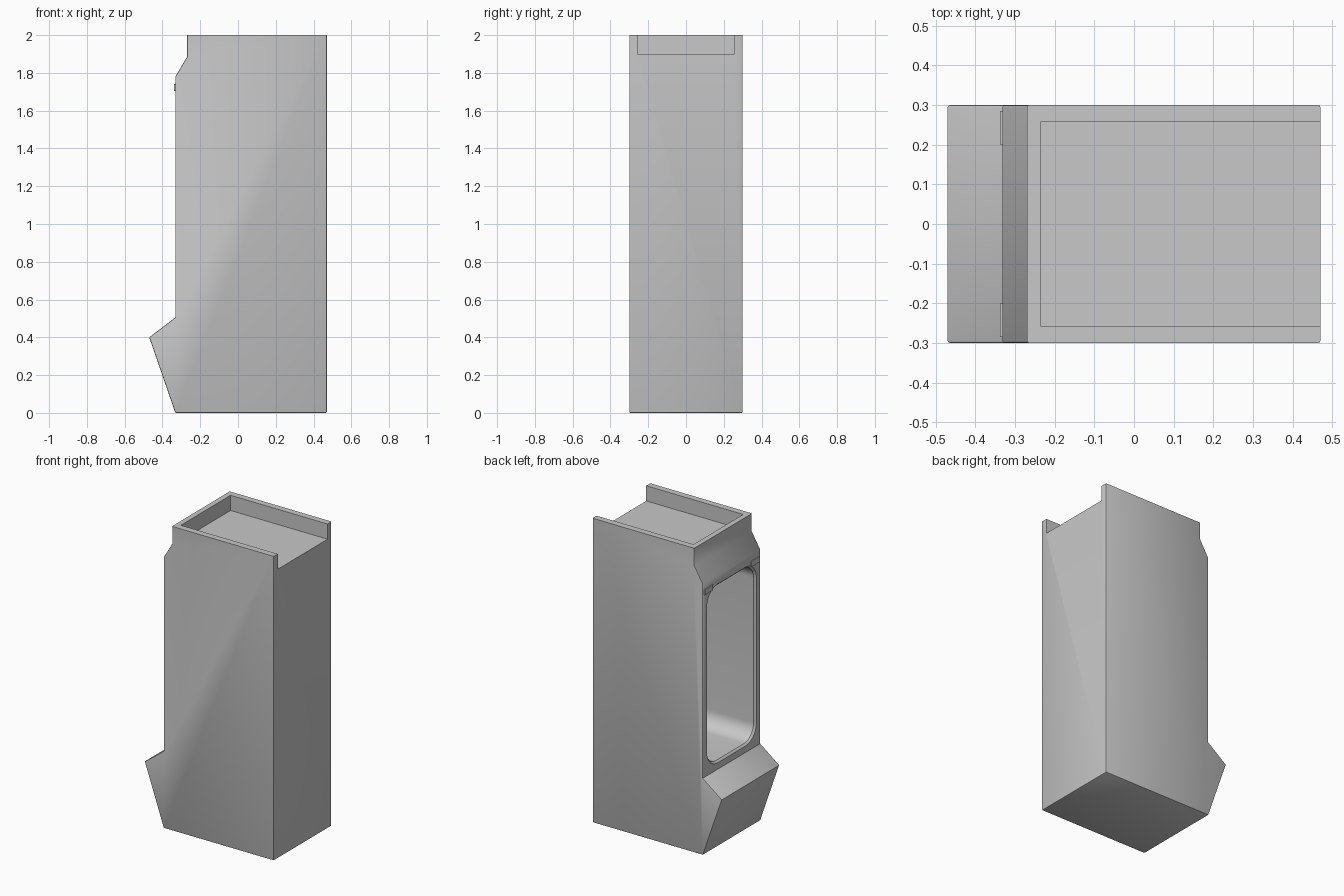
import bpy, bmesh, math

cube = bpy.data.objects.get("Cube")
if cube:
    bpy.data.objects.remove(cube, do_unlink=True)

grey = bpy.data.materials.new("plain grey")
grey.use_nodes = True
COLOUR = (0.58, 0.58, 0.58, 1)
grey.diffuse_color = COLOUR
grey.node_tree.nodes["Principled BSDF"].inputs["Base Color"].default_value = COLOUR


def finish(bm, name):
    bmesh.ops.recalc_face_normals(bm, faces=bm.faces)
    mesh = bpy.data.meshes.new(name)
    bm.to_mesh(mesh)
    bm.free()
    mesh.materials.append(grey)
    obj = bpy.data.objects.new(name, mesh)
    bpy.context.collection.objects.link(obj)
    return obj


def loft(rings, name):
    """Skin matching rings of points and cap both ends."""
    bm = bmesh.new()
    loops = [[bm.verts.new(p) for p in ring] for ring in rings]
    for a, b in zip(loops, loops[1:]):
        for i in range(len(a)):
            j = (i + 1) % len(a)
            bm.faces.new((a[i], a[j], b[j], b[i]))
    bm.faces.new(loops[0])
    bm.faces.new(loops[-1])
    return finish(bm, name)


def box(name, x, y, z):
    rings = [[(x[0], y[0], h), (x[1], y[0], h), (x[1], y[1], h), (x[0], y[1], h)] for h in z]
    return loft(rings, name)


def rounded_ring(x, grow):
    """Rounded rectangle outline of the window at depth x."""
    radius, half_y, half_z, mid_z = 0.1 + grow, 0.245 + grow, 0.575 + grow, 1.135
    ring = []
    for k, (sy, sz) in enumerate([(1, 1), (-1, 1), (-1, -1), (1, -1)]):
        for step in range(11):
            a = math.pi / 2 * (k + step / 10)
            ring.append((x, sy * (half_y - radius) + radius * math.cos(a),
                         mid_z + sz * (half_z - radius) + radius * math.sin(a)))
    return ring


# Body: side profile with the sloped foot and the stepped-back top
profile = [(0.47, 0), (-0.332, 0), (-0.47, 0.4), (-0.332, 0.505),
           (-0.332, 1.78), (-0.27, 1.885), (-0.27, 2), (0.47, 2)]
body = loft([[(x, y, z) for x, z in profile] for y in (-0.3, 0.3)], "body")

# Soften the side outlines and the bottom edge, leaving the top rim crisp
bm = bmesh.new()
bm.from_mesh(body.data)
edges = []
for e in bm.edges:
    a, b = (v.co for v in e.verts)
    along_side = abs(a.y - b.y) < 0.01
    at_top = a.z > 1.99 and b.z > 1.99
    at_bottom = a.z < 0.01 and b.z < 0.01
    if (along_side and not at_top) or at_bottom:
        edges.append(e)
bmesh.ops.bevel(bm, geom=edges, offset=0.006, offset_type='OFFSET',
                segments=2, profile=0.5, affect='EDGES')
bm.to_mesh(body.data)
bm.free()

# Top tray, open at one end, and the deep window with a chamfered lip
tray = box("tray_cutter", (-0.235, 0.6), (-0.258, 0.258), (1.9, 2.2))
window = loft([rounded_ring(-0.352, 0.032), rounded_ring(-0.32, 0),
               rounded_ring(0.42, 0)], "window_cutter")
bpy.context.view_layer.objects.active = body
for cutter in (tray, window):
    mod = body.modifiers.new("cut", 'BOOLEAN')
    mod.operation = 'DIFFERENCE'
    mod.solver = 'EXACT'
    mod.object = cutter
    bpy.ops.object.modifier_apply(modifier=mod.name)
    bpy.data.objects.remove(cutter, do_unlink=True)

bpy.ops.object.select_all(action='DESELECT')
body.select_set(True)
bpy.ops.object.shade_smooth_by_angle(angle=math.radians(30))

# Small catches in the upper corners of the window frame
for side, name in ((1, "back_catch"), (-1, "front_catch")):
    box(name, (-0.338, -0.325), sorted((side * 0.2, side * 0.285)), (1.705, 1.74))
